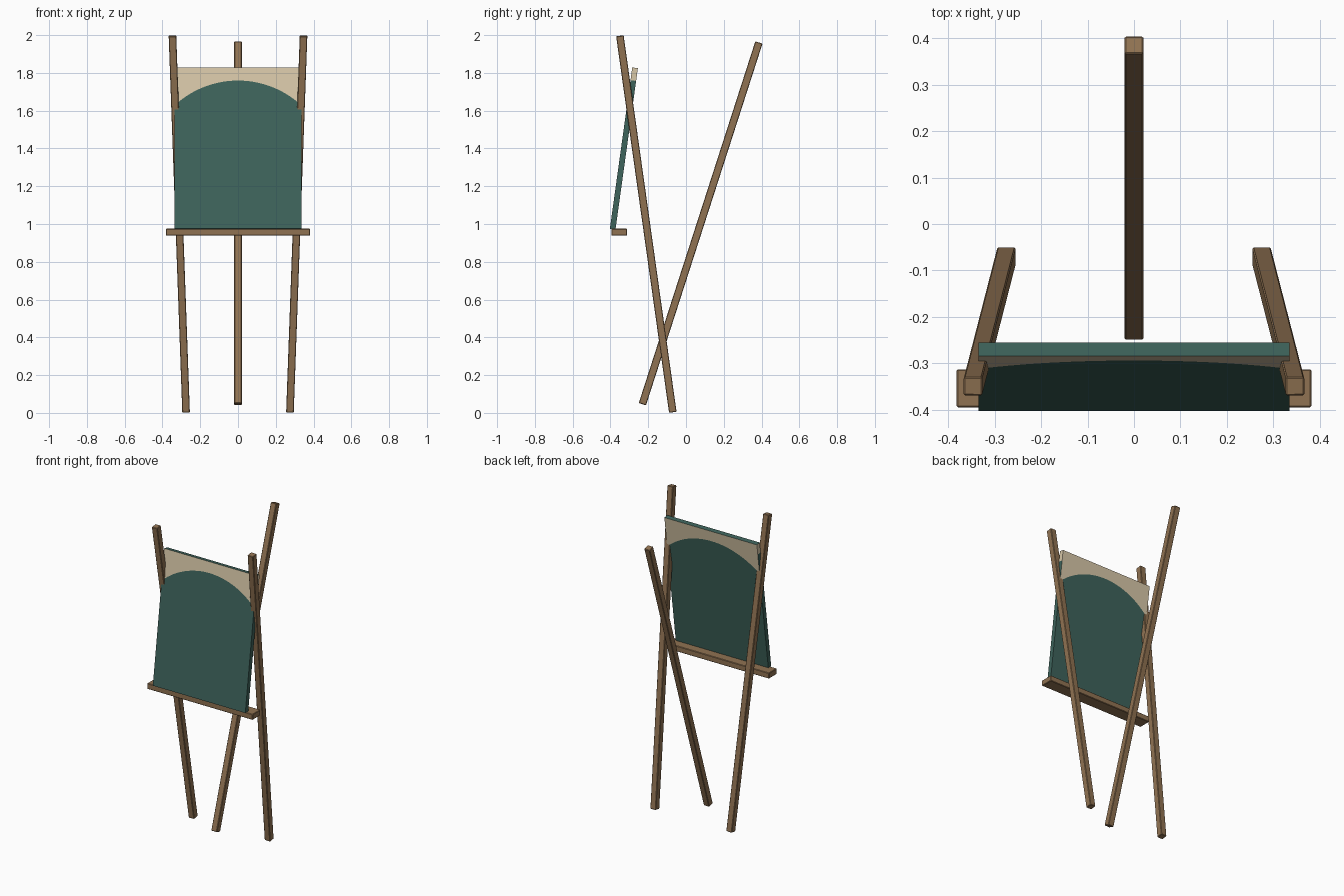
import bpy, bmesh, math
from mathutils import Vector, Matrix

default = bpy.data.objects.get("Cube")
if default:
    bpy.data.objects.remove(default, do_unlink=True)


def material(name, rgb):
    m = bpy.data.materials.new(name)
    m.use_nodes = True
    color = (*rgb, 1)
    m.diffuse_color = color
    node = next(n for n in m.node_tree.nodes if n.type == 'BSDF_PRINCIPLED')
    node.inputs["Base Color"].default_value = color
    return m


wood = material("warm wood", (0.28, 0.17, 0.085))
teal = material("dark teal", (0.048, 0.125, 0.105))
cream = material("pale cream", (0.68, 0.57, 0.39))


def add_object(name, bm, mats):
    bmesh.ops.recalc_face_normals(bm, faces=bm.faces)
    mesh = bpy.data.meshes.new(name)
    bm.to_mesh(mesh)
    bm.free()
    for m in mats:
        mesh.materials.append(m)
    obj = bpy.data.objects.new(name, mesh)
    bpy.context.collection.objects.link(obj)
    return obj


def beam(name, start, end, width, depth):
    """Bevelled square bar whose cut ends are square to its axis."""
    start, end = Vector(start), Vector(end)
    z = (end - start).normalized()
    y = z.cross(Vector((1, 0, 0))).normalized()
    x = y.cross(z)
    bm = bmesh.new()
    bmesh.ops.create_cube(bm, size=1)
    bmesh.ops.scale(bm, vec=(width, depth, (end - start).length), verts=bm.verts)
    bmesh.ops.bevel(bm, geom=bm.edges[:], offset=0.003, segments=1, affect='EDGES')
    turn = Matrix((x, y, z)).transposed().to_4x4()
    bm.transform(Matrix.Translation((start + end) / 2) @ turn)
    return add_object(name, bm, [wood])


# Splayed front legs and the long back leg
for side, s in (("left", 1), ("right", -1)):
    beam(side + "_front_leg", (s * 0.275, -0.07, 0.004), (s * 0.347, -0.35, 1.996), 0.04, 0.04)
beam("back_leg", (0, -0.231, 0.046), (0, 0.386, 1.961), 0.04, 0.04)

# Tray under the board
tray = beam("tray", (0, -0.354, 0.938), (0, -0.354, 0.975), 0.764, 0.082)

# Leaning board, painted with an arch on both faces
HALF, HEIGHT, THICK, LEAN = 0.335, 0.862, 0.03, math.radians(7.9)
PEAK, RADIUS, COLUMNS = 0.792, 0.49, 32


def arch(x):
    return PEAK - RADIUS + math.sqrt(RADIUS ** 2 - x ** 2)


bm = bmesh.new()
grid = []
for i in range(COLUMNS + 1):
    x = HALF * (2 * i / COLUMNS - 1)
    levels = (0, arch(x), PEAK + 0.002, HEIGHT)
    grid.append([[bm.verts.new((x, y, z)) for z in levels] for y in (0, THICK)])


def face(verts, mat):
    bm.faces.new(verts).material_index = mat


for a, b in zip(grid, grid[1:]):
    for k in (0, 1):
        for r in range(3):
            face((a[k][r], b[k][r], b[k][r + 1], a[k][r + 1]), int(r > 0))
    for r in (0, 3):
        face((a[0][r], b[0][r], b[1][r], a[1][r]), 0)
for col in (grid[0], grid[-1]):
    for r in range(3):
        face((col[0][r], col[1][r], col[1][r + 1], col[0][r + 1]), int(r == 2))
bm.transform(Matrix.Translation((0, -0.403, 0.975)) @ Matrix.Rotation(-LEAN, 4, 'X'))
add_object("board", bm, [teal, cream])
